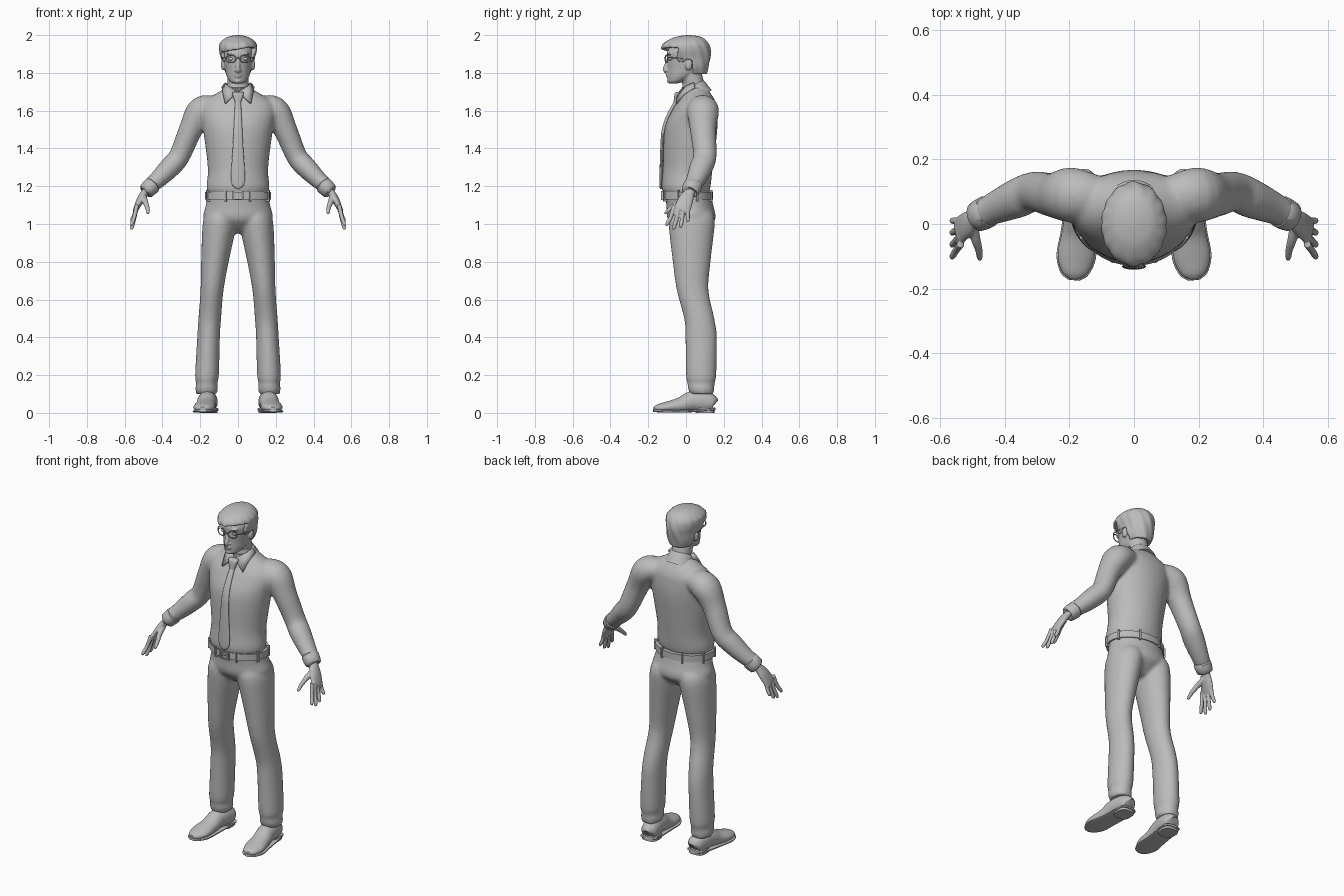
import bpy, bmesh, math
from mathutils import Vector, Matrix

if "Cube" in bpy.data.objects:
    bpy.data.objects.remove(bpy.data.objects["Cube"])

grey = bpy.data.materials.new("plain grey")
grey.use_nodes = True
grey.diffuse_color = (.5, .5, .5, 1)
grey.node_tree.nodes["Principled BSDF"].inputs["Base Color"].default_value = grey.diffuse_color

FRONT_BACK, UP = Vector((0, 1, 0)), Vector((0, 0, 1))
SIDES = (1, -1)


def smooth_rows(rows, steps):
    """Catmull-Rom curve through the rows."""
    result, last = [], len(rows) - 1
    for i in range(last):
        before, start, end, after = (rows[max(0, min(last, i + k))] for k in (-1, 0, 1, 2))
        for step in range(steps):
            t = step / steps
            result.append([q + t * (r - p + t * (2*p - 5*q + 4*r - s + t * (3*(q - r) + s - p))) / 2
                           for p, q, r, s in zip(before, start, end, after)])
    return result + [rows[-1]]


def loft(bm, rows, along=None, sides=32, power=2, steps=5):
    """Skin ellipses (x, y, z, rx, ry): level, or square to the path with ry towards along."""
    rows = smooth_rows(rows, steps)
    points = [Vector(row[:3]) for row in rows]
    rings = []
    for i, (point, row) in enumerate(zip(points, rows)):
        across, depth = Vector((1, 0, 0)), FRONT_BACK
        if along:
            path = (points[min(i + 1, len(points) - 1)] - points[max(i - 1, 0)]).normalized()
            depth = (along - path * along.dot(path)).normalized()
            across = path.cross(depth)
        ring = []
        for k in range(sides):
            angle = math.tau * k / sides
            c, s = (math.copysign(abs(w) ** (2 / power), w) for w in (math.cos(angle), math.sin(angle)))
            ring.append(bm.verts.new(point + across * c * row[3] + depth * s * row[4]))
        rings.append(ring)
    for low, high in zip(rings, rings[1:]):
        for k in range(sides):
            bm.faces.new((low[k - 1], low[k], high[k], high[k - 1]))
    bm.faces.new(rings[0])
    bm.faces.new(rings[-1])


def stack(bm, rows, centre=lambda z: 0, **options):
    """Level ellipses (z, y, rx, ry) with the x centre given by a rule."""
    loft(bm, [(centre(z), y, z, rx, ry) for z, y, rx, ry in rows], **options)


def tube(bm, rows, along=FRONT_BACK, side=1, flat=1, **options):
    """Round limb (x, y, z, radius), made deeper by flat."""
    loft(bm, [(x * side, y, z, r, r * flat) for x, y, z, r in rows], along=along, **options)


def ball(bm, place, size):
    matrix = Matrix.Translation(place) @ Matrix.Diagonal((*size, 1))
    bmesh.ops.create_uvsphere(bm, u_segments=20, v_segments=12, radius=1, matrix=matrix)


def box(bm, matrix, size):
    bmesh.ops.create_cube(bm, size=1, matrix=matrix @ Matrix.Diagonal((*size, 1)))


def finish(name, bm, voxel=0, relax=4, mirror=False, thickness=0):
    bmesh.ops.recalc_face_normals(bm, faces=bm.faces)
    mesh = bpy.data.meshes.new(name)
    bm.to_mesh(mesh)
    bm.free()
    mesh.materials.append(grey)
    mesh.polygons.foreach_set("use_smooth", [True] * len(mesh.polygons))
    mesh.set_sharp_from_angle(angle=math.radians(40))
    part = bpy.data.objects.new(name, mesh)
    bpy.context.collection.objects.link(part)
    if thickness:
        solid = part.modifiers.new("thickness", "SOLIDIFY")
        solid.thickness = thickness
    if voxel:
        blend = part.modifiers.new("blend", "REMESH")
        blend.mode, blend.voxel_size, blend.use_smooth_shade = "VOXEL", voxel, True
        soften = part.modifiers.new("soften", "SMOOTH")
        soften.factor, soften.iterations = .5, relax
    if mirror:
        part.modifiers.new("mirror", "MIRROR")


# Shirt: torso and both sleeves blended together
bm = bmesh.new()
stack(bm, [(1.16, 0, .16, .12), (1.2, 0, .167, .13), (1.3, .01, .16, .132), (1.5, .026, .185, .14),
           (1.6, .045, .2, .12), (1.65, .055, .18, .1), (1.7, .055, .1, .07), (1.73, .045, .06, .05)])
for side in SIDES:
    tube(bm, [(.1, .085, 1.62, .055), (.19, .09, 1.6, .077), (.25, .09, 1.5, .063), (.31, .1, 1.36, .056),
              (.36, .08, 1.3, .056), (.43, .05, 1.23, .046), (.47, .03, 1.2, .04)], side=side, flat=1.1)
finish("shirt", bm, .01, 5)

# Cuffs at the wrists
bm = bmesh.new()
wrist, reach = Vector((.45, .04, 1.21)), Vector((.04, -.02, -.04))
tube(bm, [(*(wrist + reach * t), r) for t, r in ((0, .036), (.1, .046), (.9, .042), (1, .03))], flat=1.1, steps=2)
finish("shirt_cuff", bm, mirror=True)


# Trousers: seat and both legs, which spread towards the feet
def leg_centre(z):
    return .167 - .07 * z * z


bm = bmesh.new()
stack(bm, [(1.16, .01, .16, .12), (1.1, .02, .17, .124), (1.02, .03, .178, .124), (.95, .03, .06, .05)])
for side in SIDES:
    stack(bm, [(1.06, .03, .08, .11), (1, .03, .09, .122), (.8, .03, .073, .1), (.65, .035, .061, .084),
               (.5, .07, .06, .08), (.4, .08, .06, .083), (.2, .08, .063, .08), (.16, .08, .056, .072),
               (.13, .08, .06, .07), (.1, .085, .055, .064)], lambda z: side * leg_centre(z))
finish("trousers", bm, .01)

# Belt, buckle and loops
bm = bmesh.new()
stack(bm, [(1.13, .01, .174, .133), (1.17, .01, .174, .133)], steps=1, sides=48)
finish("belt", bm)
bm = bmesh.new()
buckle = Matrix.Translation((0, -.125, 1.15))
for side in SIDES:
    box(bm, buckle @ Matrix.Translation((side * .026, 0, 0)), (.007, .014, .046))
    box(bm, buckle @ Matrix.Translation((0, 0, side * .02)), (.059, .014, .007))
box(bm, buckle, (.05, .01, .005))
finish("belt_buckle", bm)
bm = bmesh.new()
for k in range(8):
    angle = math.tau * (k + .5) / 8
    spot = Vector((.172 * math.cos(angle), .01 + .131 * math.sin(angle), 1.15))
    box(bm, Matrix.Translation(spot) @ Matrix.Rotation(angle, 4, "Z"), (.018, .01, .06))
finish("belt_loops", bm)


# Shoes turned slightly outwards, with sole and heel
def shoe_centre(y):
    return .168 - .11 * y


shoe = [(.15, .045, .02, .025), (.14, .05, .043, .045), (.09, .06, .05, .058), (.03, .06, .05, .054),
        (-.03, .04, .052, .042), (-.1, .03, .057, .03), (-.15, .025, .04, .02), (-.17, .024, .014, .008)]
bm = bmesh.new()
loft(bm, [(shoe_centre(y), y, z, width, height) for y, z, width, height in shoe], along=UP)
for v in bm.verts:
    v.co.z = max(v.co.z, .014)
finish("shoe", bm, mirror=True)
bm = bmesh.new()
loft(bm, [(shoe_centre(y), y * 1.02, .008 + .3 * (y + .06) ** 2, width + .004, .007)
          for y, z, width, height in shoe], along=UP, power=4)
stack(bm, [(0, .1, .048, .05), (.025, .1, .048, .05)], lambda z: shoe_centre(.1), steps=1, power=3)
finish("shoe_sole", bm, mirror=True)

# Hands: palm, four fingers and thumb
bm = bmesh.new()
loft(bm, [(.46, .04, 1.2, .026, .03), (.49, .02, 1.17, .02, .028), (.515, 0, 1.13, .02, .04),
          (.54, -.02, 1.08, .014, .044), (.545, -.025, 1.07, .01, .04)], along=FRONT_BACK)
for i, length in enumerate((.07, .1, .11, .09)):
    root, tip = .01 - .024 * i, .01 - .037 * i
    tube(bm, [(.535, root, 1.1, .012), (.55, (root + tip) / 2, 1.08 - length / 2, .011),
              (.562, tip, 1.09 - length, .01), (.56, tip, 1.08 - length, .004)], sides=12)
tube(bm, [(.5, 0, 1.14, .018), (.49, -.045, 1.115, .015), (.48, -.08, 1.085, .012),
          (.477, -.105, 1.06, .009), (.476, -.11, 1.05, .003)], sides=12)
finish("hand", bm, .0045, 3, mirror=True)

# Head: skull, neck and facial features
bm = bmesh.new()
stack(bm, [(1.744, -.066, .022, .02), (1.755, -.052, .042, .042), (1.785, -.02, .06, .077),
           (1.82, 0, .069, .098), (1.87, 0, .076, .1), (1.92, .01, .08, .106), (1.98, .01, .04, .05)])
tube(bm, [(0, .055, 1.66, .06), (0, .04, 1.74, .056), (0, .02, 1.81, .058)])
tube(bm, [(0, -.092, 1.875, .009), (0, -.103, 1.845, .01), (0, -.11, 1.818, .013), (0, -.1, 1.8, .008)], along=UP)
ball(bm, (0, -.096, 1.791), (.022, .011, .006))
ball(bm, (0, -.094, 1.779), (.018, .011, .006))
ball(bm, (0, -.083, 1.757), (.02, .018, .014))
for side in SIDES:
    ball(bm, (.079 * side, .014, 1.843), (.012, .02, .03))
    ball(bm, (.034 * side, -.088, 1.9), (.027, .012, .007))
    ball(bm, (.012 * side, -.1, 1.812), (.008, .01, .007))
finish("head", bm, .0045, 3)

# Eyes
bm = bmesh.new()
ball(bm, (.036, -.082, 1.874), (.017, .013, .009))
finish("eye", bm, mirror=True)


# Hair: swept shell, open over the face and ears
def hairline(spot):
    if spot.y < -.045:
        return 1.924 + .18 * min(spot.x, .05)
    if spot.y < -.012:
        return 1.855
    return 1.868 if spot.y < .035 else 1.79


bm = bmesh.new()
stack(bm, [(1.775, .055, .05, .05), (1.83, .034, .08, .085), (1.88, .012, .09, .117), (1.92, 0, .1, .13),
           (1.955, 0, .097, .12), (1.985, .01, .066, .082), (1.997, .015, .03, .036), (2, .015, .004, .004)],
      sides=96, steps=8)
bare = [f for f in bm.faces if f.calc_center_median().z < hairline(f.calc_center_median())]
bmesh.ops.delete(bm, geom=bare, context="FACES")
for v in bm.verts:
    wave = math.sin(14 * math.atan2(v.co.y, v.co.x) + 45 * v.co.z)
    lock = 1 + .018 * wave * min(1, (2 - v.co.z) * 20)
    v.co.x *= lock
    v.co.y *= lock
finish("hair", bm, .006, 3, thickness=.026)

# Glasses: rims, temples and bridge
bm = bmesh.new()
turns = [math.tau * k / 24 for k in range(25)]
tube(bm, [(.037 + .026 * math.cos(a), -.104 + .006 * math.cos(a), 1.874 + .02 * math.sin(a), .003) for a in turns],
     sides=8, steps=1)
tube(bm, [(.062, -.1, 1.88, .003), (.08, -.07, 1.88, .003), (.085, .015, 1.87, .003)], along=UP, sides=8)
tube(bm, [(0, -.113, 1.88, .003), (.013, -.109, 1.878, .003)], along=UP, sides=8)
finish("glasses", bm, mirror=True)

# Collar band and points
bm = bmesh.new()
tube(bm, [(0, .06, 1.675, .083), (0, .045, 1.71, .073), (0, .036, 1.73, .066), (0, .035, 1.732, .056)])
finish("collar_band", bm)
bm = bmesh.new()
corners = [(.008, -.036, 1.705), (.04, -.05, 1.67), (.07, -.055, 1.64), (.08, -.015, 1.69),
           (.088, .045, 1.725), (.068, .04, 1.75), (.056, 0, 1.733)]
bm.faces.new([bm.verts.new(corner) for corner in corners])
bmesh.ops.triangulate(bm, faces=bm.faces)
finish("collar_point", bm, mirror=True, thickness=.012)

# Necktie with knot
bm = bmesh.new()
stack(bm, [(1.185, -.132, .003, .006), (1.225, -.132, .036, .009), (1.4, -.127, .028, .009),
           (1.5, -.118, .023, .01), (1.58, -.09, .019, .011), (1.655, -.048, .015, .012)])
finish("tie", bm)
bm = bmesh.new()
stack(bm, [(1.64, -.054, .014, .012), (1.69, -.042, .03, .018), (1.7, -.034, .024, .012)], power=3)
finish("tie_knot", bm)
